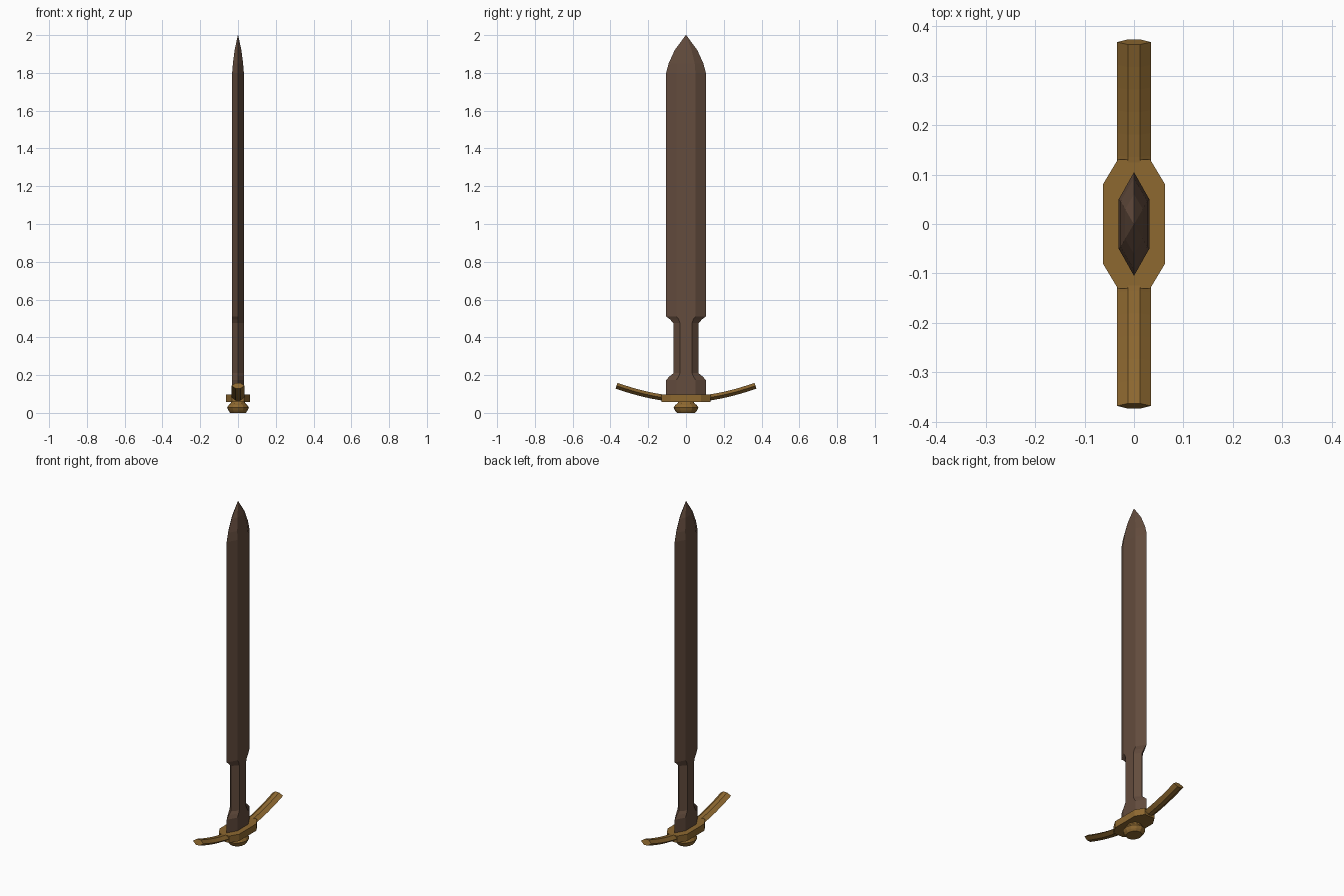
import bpy, math

if "Cube" in bpy.data.objects:
    bpy.data.objects.remove(bpy.data.objects["Cube"])

def material(name, rgb):
    m = bpy.data.materials.new(name)
    m.diffuse_color = (*rgb, 1)
    m.use_nodes = True
    m.node_tree.nodes["Principled BSDF"].inputs["Base Color"].default_value = m.diffuse_color
    return m

STEEL = material("dark brown metal", (0.125, 0.072, 0.047))
BRASS = material("aged brass", (0.27, 0.14, 0.03))

def loft(name, rings, mat):
    """Skin a list of equal-length rings and cap both ends."""
    n = len(rings[0])
    verts = [p for r in rings for p in r]
    faces = [(i*n + j, i*n + (j+1) % n, (i+1)*n + (j+1) % n, (i+1)*n + j)
             for i in range(len(rings) - 1) for j in range(n)]
    faces += [tuple(reversed(range(n))), tuple(range(len(verts) - n, len(verts)))]
    me = bpy.data.meshes.new(name)
    me.from_pydata(verts, [], faces)
    me.materials.append(mat)
    ob = bpy.data.objects.new(name, me)
    bpy.context.collection.objects.link(ob)
    bpy.context.view_layer.objects.active = ob
    ob.select_set(True)
    bpy.ops.object.mode_set(mode='EDIT')
    bpy.ops.mesh.select_all(action='SELECT')
    bpy.ops.mesh.remove_doubles(threshold=0.0001)
    bpy.ops.mesh.normals_make_consistent(inside=False)
    bpy.ops.object.mode_set(mode='OBJECT')
    ob.select_set(False)
    return ob

# Blade: hexagonal section, (z, half width, half flat, half thickness)
stations = [(0.07, 0.105, 0.05, 0.031), (0.175, 0.105, 0.05, 0.031),
            (0.195, 0.085, 0.038, 0.031), (0.21, 0.066, 0.032, 0.031),
            (0.475, 0.066, 0.032, 0.031), (0.495, 0.085, 0.038, 0.031),
            (0.51, 0.105, 0.05, 0.031), (1.80, 0.105, 0.05, 0.031),
            (1.85, 0.092, 0.046, 0.027), (1.92, 0.06, 0.03, 0.018),
            (1.999, 0.002, 0.001, 0.001), (2.0, 0.0003, 0.0002, 0.0002)]
loft("blade", [[(0, -w, z), (t, -f, z), (t, f, z), (0, w, z), (-t, f, z), (-t, -f, z)]
               for z, w, f, t in stations], STEEL)

# Guard arms: faceted bar swept along an upward curve
section = [(-0.034, 0), (-0.012, -0.016), (0.012, -0.016),
           (0.034, 0), (0.012, 0.016), (-0.012, 0.016)]
rings = []
for i in range(-8, 9):
    y = 0.368 * i / 8
    k = max(0, abs(y) - 0.06) / 0.308
    z = 0.076 + 0.068 * k ** 1.6
    slope = 0.068 * 1.6 * k ** 0.6 / 0.308 * (1 if y > 0 else -1)
    a = math.atan(slope)
    rings.append([(x, y - h * math.sin(a), z + h * math.cos(a)) for x, h in section])
loft("crossguard_arms", rings, BRASS)

# Guard block: elongated octagon plate around the blade root
outline = [(0.063, -0.08), (0.063, 0.08), (0.033, 0.13), (-0.033, 0.13),
           (-0.063, 0.08), (-0.063, -0.08), (-0.033, -0.13), (0.033, -0.13)]
loft("guard_block", [[(x, y, z) for x, y in outline] for z in (0.058, 0.098)], BRASS)

# Pommel: squat faceted knob under the guard
profile = [(0.0, 0.048), (0.012, 0.058), (0.028, 0.066), (0.042, 0.056),
           (0.05, 0.045), (0.062, 0.04)]
loft("pommel", [[(0.87 * r * math.cos(j * math.tau / 12), r * math.sin(j * math.tau / 12), z)
                 for j in range(12)] for z, r in profile], BRASS)
